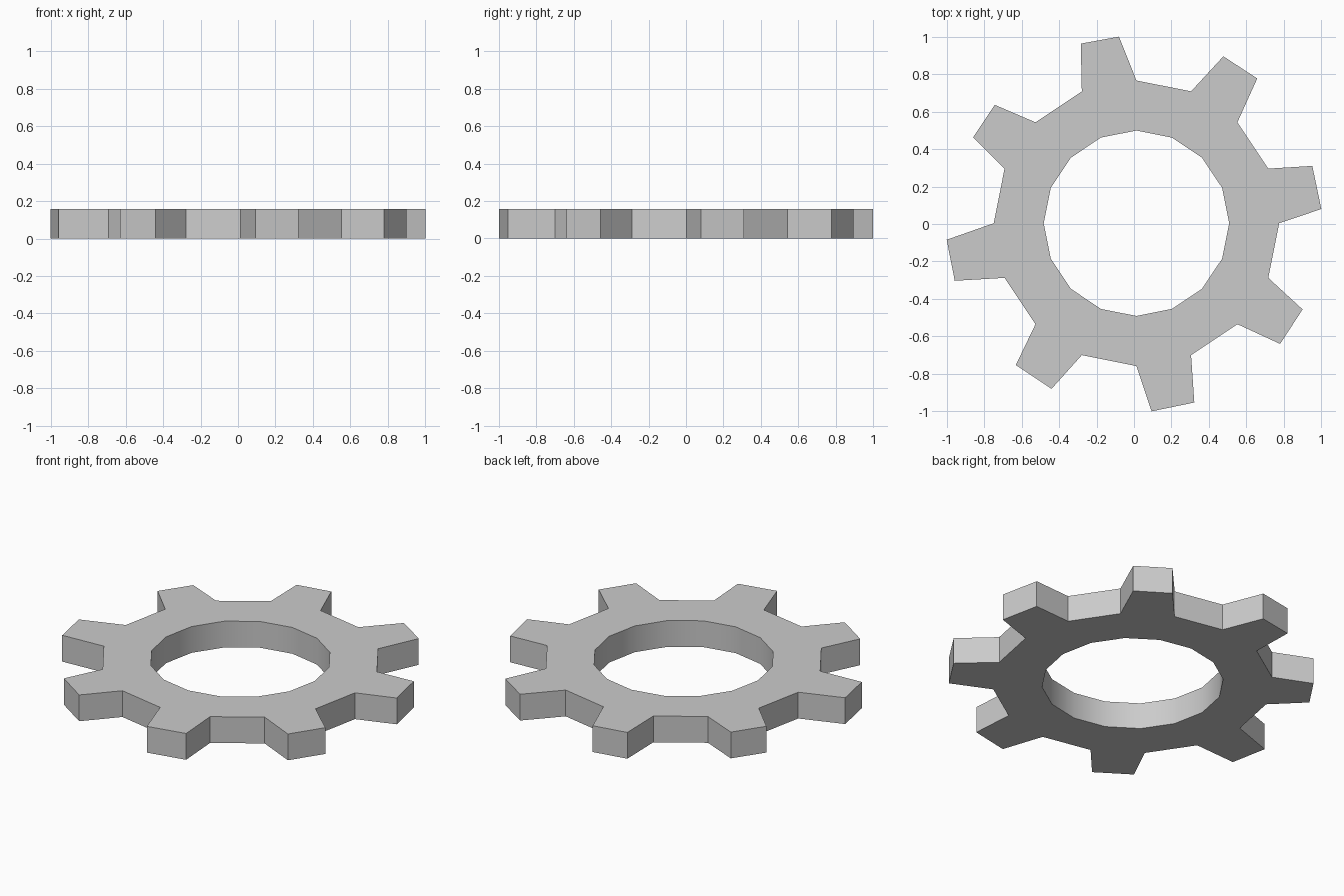
import bpy, bmesh, math

if "Cube" in bpy.data.objects:
    bpy.data.objects.remove(bpy.data.objects["Cube"])

CX, CY = 0.013, 0.004          # centre of the bore
HOLE_R, ROOT_R, THICK = 0.495, 0.762, 0.158
SIDES = 16

# Outer corners of the eight slightly uneven teeth, counter-clockwise
TIPS = [
    ((1.00, 0.08), (0.952, 0.31)),
    ((0.658, 0.777), (0.477, 0.895)),
    ((-0.08, 1.00), (-0.284, 0.963)),
    ((-0.743, 0.636), (-0.859, 0.463)),
    ((-1.00, -0.084), (-0.957, -0.303)),
    ((-0.631, -0.753), (-0.44, -0.88)),
    ((0.094, -1.00), (0.322, -0.953)),
    ((0.78, -0.64), (0.90, -0.456)),
]

bm = bmesh.new()


def ring(radius):
    return [bm.verts.new((CX + radius * math.cos(math.tau * i / SIDES),
                          CY + radius * math.sin(math.tau * i / SIDES), 0))
            for i in range(SIDES)]


# Flat ring body
hole, root = ring(HOLE_R), ring(ROOT_R)
for i in range(SIDES):
    j = (i + 1) % SIDES
    bm.faces.new((hole[i], root[i], root[j], hole[j]))

# Teeth on every other side of the ring
for k, (a, b) in enumerate(TIPS):
    tip_a, tip_b = bm.verts.new((*a, 0)), bm.verts.new((*b, 0))
    bm.faces.new((root[2 * k], tip_a, tip_b, root[2 * k + 1]))

# Thickness
result = bmesh.ops.extrude_face_region(bm, geom=bm.faces[:], use_keep_orig=True)
top = [v for v in result["geom"] if isinstance(v, bmesh.types.BMVert)]
bmesh.ops.translate(bm, verts=top, vec=(0, 0, THICK))
bmesh.ops.recalc_face_normals(bm, faces=bm.faces[:])

mesh = bpy.data.meshes.new("gear_wheel")
bm.to_mesh(mesh)
bm.free()
gear = bpy.data.objects.new("gear_wheel", mesh)
bpy.context.collection.objects.link(gear)

# Smooth bore, sharp teeth
bpy.context.view_layer.objects.active = gear
gear.select_set(True)
bpy.ops.object.shade_smooth_by_angle(angle=math.radians(30))
